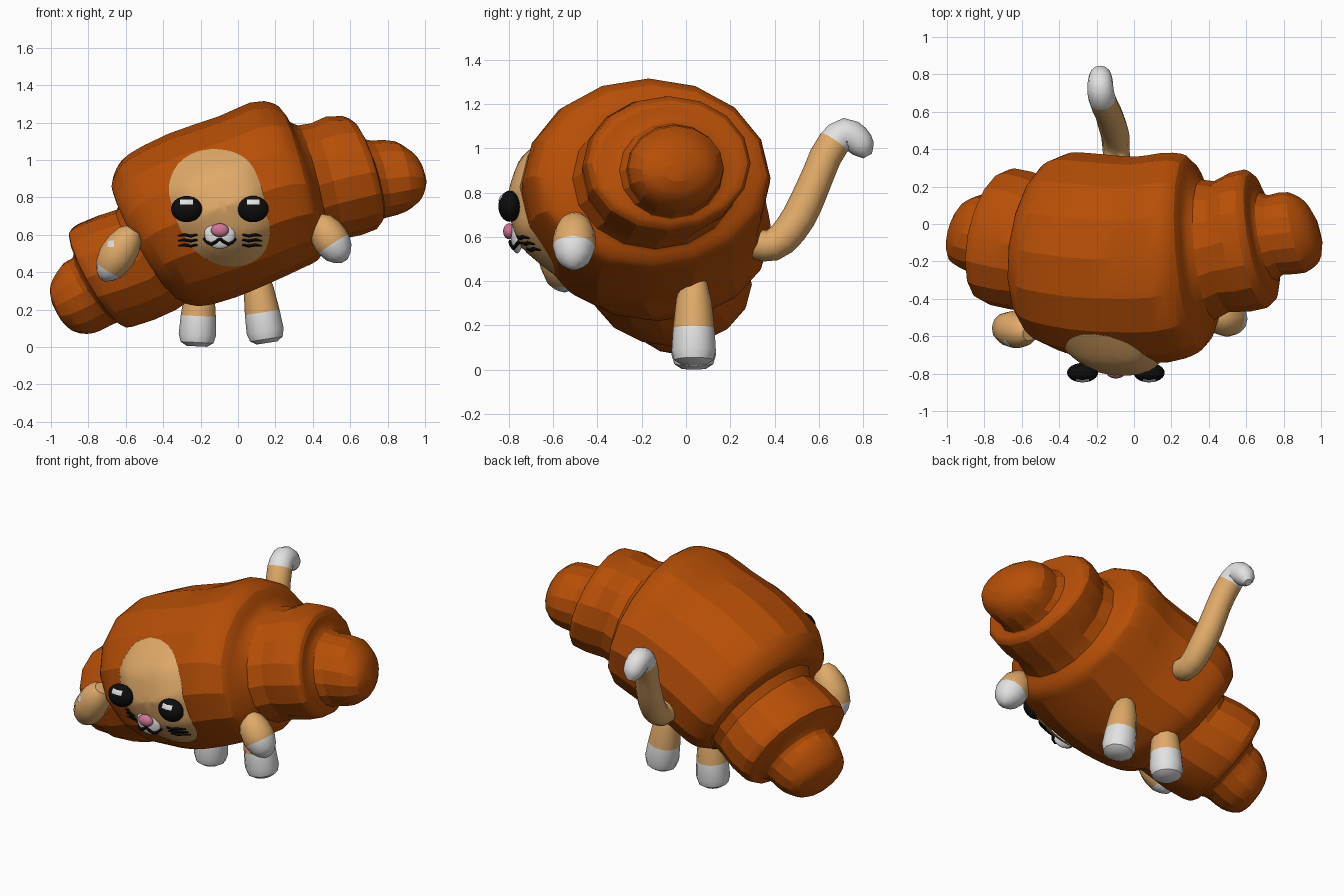
import bpy, bmesh, math
from mathutils import Vector
from mathutils.bvhtree import BVHTree

cube = bpy.data.objects.get("Cube")
if cube:
    bpy.data.objects.remove(cube, do_unlink=True)

def material(name, *rgb):
    mat = bpy.data.materials.new(name)
    mat.use_nodes = True
    mat.diffuse_color = (*rgb, 1)
    shader = next(n for n in mat.node_tree.nodes if n.type == 'BSDF_PRINCIPLED')
    shader.inputs["Base Color"].default_value = (*rgb, 1)
    return mat

crust = material("baked crust", 0.47, 0.077, 0.002)
fur = material("tan fur", 0.74, 0.4, 0.14)
white = material("white fur", 0.76, 0.76, 0.76)
black = material("black", 0.004, 0.004, 0.004)
pink = material("pink nose", 0.62, 0.18, 0.3)
trees = {}

def finish(name, bm, mats, angle):
    """Turn a bmesh into a shaded object and keep a tree for projecting details."""
    mesh = bpy.data.meshes.new(name)
    bm.to_mesh(mesh)
    trees[name] = BVHTree.FromBMesh(bm)
    bm.free()
    for mat in mats:
        mesh.materials.append(mat)
    obj = bpy.data.objects.new(name, mesh)
    bpy.context.collection.objects.link(obj)
    bpy.ops.object.select_all(action='DESELECT')
    obj.select_set(True)
    bpy.context.view_layer.objects.active = obj
    bpy.ops.object.shade_smooth_by_angle(angle=math.radians(angle))

def spline(rows, steps):
    """Smooth curve through rows of numbers, spaced by chord length."""
    p = [Vector(r) for r in rows]
    h = [(b - a).length for a, b in zip(p, p[1:])]
    s = [(b - a) / l for a, b, l in zip(p, p[1:], h)]
    inner = [(s[i - 1] * h[i] + s[i] * h[i - 1]) / (h[i - 1] + h[i]) for i in range(1, len(h))]
    d = [s[0], *inner, s[-1]]
    out = []
    for i, l in enumerate(h):
        for k in range(steps):
            t = k / steps
            ease = t * t * (3 - 2 * t)
            out.append(p[i] * (1 - ease) + p[i + 1] * ease
                       + d[i] * (l * t * (1 - t) ** 2) - d[i + 1] * (l * t * t * (1 - t)))
    return out + [p[-1]]

def loft(name, rings, sides, mats, angle=40, split=None):
    """Skin elliptical rings (centre, u, v); faces from ring `split` on use slot 1."""
    bm = bmesh.new()
    loops = []
    for c, u, v in rings:
        turns = [math.tau * i / sides for i in range(sides)]
        loops.append([bm.verts.new(c + u * math.sin(a) + v * math.cos(a)) for a in turns])
    for k, (a, b) in enumerate(zip(loops, loops[1:])):
        for i in range(sides):
            j = (i + 1) % sides
            f = bm.faces.new((a[i], a[j], b[j], b[i]))
            f.material_index = int(split is not None and k >= split)
    bm.faces.new(loops[0])
    bm.faces.new(loops[-1]).material_index = int(split is not None)
    bmesh.ops.recalc_face_normals(bm, faces=bm.faces)
    finish(name, bm, mats, angle)

def tube(name, points, radii, mats, split=None, ref=(0, 1, 0), sides=12):
    pts = [Vector(p) for p in points]
    rings = []
    for i, (p, r) in enumerate(zip(pts, radii)):
        d = pts[min(i + 1, len(pts) - 1)] - pts[max(i - 1, 0)]
        u = d.cross(Vector(ref)).normalized()
        rings.append((p, u * r, d.cross(u).normalized() * r))
    loft(name, rings, sides, mats, 40, split)

def limb(name, start, end, profile, split):
    a, b = Vector(start), Vector(end)
    tube(name, [a.lerp(b, t) for t, r in profile], [r for t, r in profile], [fur, white], split)

def ball(name, centre, radii, mat):
    bm = bmesh.new()
    bmesh.ops.create_uvsphere(bm, u_segments=24, v_segments=14, radius=1)
    bmesh.ops.scale(bm, vec=radii, verts=bm.verts)
    bmesh.ops.translate(bm, vec=centre, verts=bm.verts)
    finish(name, bm, [mat], 60)

def on_surface(x, z, targets, lift=0.0):
    """Point on the frontmost surface of the target parts."""
    hits = [trees[t].ray_cast(Vector((x, -3, z)), Vector((0, 1, 0)))[0] for t in targets]
    return Vector((x, min([h.y for h in hits if h] or [-0.6]) - lift, z))

def patch(name, outline, targets, mat, bulge=0.0, lift=0.006, steps=3):
    """Sheet with a given front outline, laid over the target parts."""
    bm = bmesh.new()
    n = len(outline)
    cx, cz = (sum(p[k] for p in outline) / n for k in (0, 1))
    hub = bm.verts.new(on_surface(cx, cz, targets, lift + bulge))
    inner = None
    for s in range(1, steps + 1):
        t = s / steps
        ring = [bm.verts.new(on_surface(cx + (x - cx) * t, cz + (z - cz) * t, targets,
                                        lift + bulge * (1 - t ** 3))) for x, z in outline]
        for i in range(n):
            j = (i + 1) % n
            if inner:
                bm.faces.new((inner[i], ring[i], ring[j], inner[j]))
            else:
                bm.faces.new((hub, ring[i], ring[j]))
        inner = ring
    bm.normal_update()
    if sum(f.normal.y for f in bm.faces) > 0:
        bmesh.ops.reverse_faces(bm, faces=bm.faces)
    finish(name, bm, [mat], 60)

def rectangle(x, z, w, h):
    return [(x + sx * w / 2, z + sz * h / 2) for sx, sz in
            ((-1, -1), (0, -1), (1, -1), (1, 1), (0, 1), (-1, 1))]

# Rolled pastry body: top x, top z, bottom x, bottom z, half depth
sections = [
    (-.995, .27, -.965, .19, .05), (-.99, .35, -.88, .085, .16), (-.935, .445, -.77, .075, .205),
    (-.875, .49, -.65, .13, .225), (-.872, .555, -.62, .125, .29), (-.89, .63, -.60, .105, .345),
    (-.85, .66, -.56, .11, .365), (-.62, .79, -.28, .235, .37), (-.665, .86, -.31, .24, .43),
    (-.66, .93, -.22, .22, .49), (-.62, 1.0, -.16, .225, .52), (-.5, 1.08, -.08, .245, .54),
    (-.1, 1.235, .12, .32, .55), (.14, 1.315, .34, .42, .55), (.22, 1.285, .42, .46, .52),
    (.27, 1.21, .455, .51, .45), (.32, 1.185, .47, .545, .375), (.56, 1.235, .74, .63, .37),
    (.605, 1.215, .755, .65, .35), (.635, 1.14, .765, .68, .28), (.66, 1.115, .77, .685, .235),
    (.84, 1.1, .9, .725, .215), (.94, 1.03, .965, .78, .16), (.99, .93, .995, .85, .06)]
rings = []
for xt, zt, xb, zb, depth in spline(sections, 3):
    x = (xt + xb) / 2
    centre = Vector((x, 0.15 * math.sin(1.6 * x) ** 2 - 0.19, (zt + zb) / 2))
    rings.append((centre, Vector((-0.25 * x, 1, 0)) * depth,
                  Vector((xt - xb, 0, zt - zb)) / 2))
loft("pastry_body", rings, 16, [crust], 19)

# Face mask
mask = [(-.13, 1.06), (-.22, 1.045), (-.32, .98), (-.37, .86), (-.345, .73), (-.28, .58),
        (-.18, .475), (-.04, .43), (.07, .45), (.13, .495), (.17, .6), (.15, .73),
        (.12, .87), (.05, 1.0), (-.03, 1.045), (-.13, 1.06)]
patch("face_mask", [tuple(p) for p in spline(mask, 3)[:-1]], ["pastry_body"], fur,
      bulge=0.065, lift=0.008, steps=8)

# Eyes, glints and whiskers on both sides of the face
mid = -0.097
skin = ["pastry_body", "face_mask"]
for side, sign in (("right", -1), ("left", 1)):
    eye = side + "_eye"
    x = mid + sign * 0.178
    ball(eye, (x, -0.795, 0.738), (0.083, 0.052, 0.07), black)
    patch(side + "_eye_glint", rectangle(x, 0.775, 0.068, 0.026), [eye], white, lift=0.004)
    for k in range(3):
        path = [on_surface(mid + sign * (0.122 + 0.034 * i), 0.6 - 0.027 * k - 0.006 * (i % 2),
                           skin, 0.004) for i in range(4)]
        tube(f"{side}_whisker_{k + 1}", path, [0.006, 0.009, 0.009, 0.004], [black], sides=6)

# Muzzle, nose and mouth
ball("muzzle", on_surface(mid, 0.605, skin, -0.005), (0.083, 0.028, 0.08), white)
ball("nose", on_surface(mid, 0.625, skin, 0.022), (0.048, 0.028, 0.036), pink)
for side, sign in (("right", -1), ("left", 1)):
    curve = ((0, .58), (.02, .563), (.045, .55), (.065, .558), (.082, .578))
    path = [on_surface(mid + sign * dx, z, skin + ["muzzle"], 0.003) for dx, z in curve]
    tube(side + "_mouth", path, [0.01] * len(path), [black], sides=6)

# Arms with pale paws
arm = [(0, .04), (.1, .07), (.3, .092), (.5, .098), (.6, .096), (.8, .08), (.92, .052), (1, .02)]
limb("right_arm", (-.56, -.585, .63), (-.725, -.545, .36), arm, 5)
limb("left_arm", (.42, -.5, .69), (.57, -.51, .46), arm, 4)
patch("right_arm_glint", rectangle(-.68, .553, .036, .036), ["right_arm"], white)

# Legs with pale feet
leg = [(0, .03), (.06, .055), (.3, .08), (.61, .094), (.85, .1), (.95, .088), (1, .055)]
limb("right_leg", (-.2, .035, .42), (-.22, .035, .004), leg, 3)
limb("left_leg", (.09, .035, .44), (.155, .035, .022), leg, 3)

# Curled tail with pale tip: x, y, z, radius
tail = spline([(-.09, .28, .59, .05), (-.092, .32, .567, .068), (-.095, .39, .562, .072),
               (-.1, .47, .63, .076), (-.12, .54, .75, .077), (-.14, .6, .89, .073),
               (-.17, .668, 1.025, .073), (-.18, .72, 1.067, .07), (-.18, .77, 1.04, .066),
               (-.18, .8, 1.0, .055), (-.18, .82, .965, .022)], 2)
tube("tail", [r[:3] for r in tail], [r[3] for r in tail], [fur, white], 12, (1, 0, 0))
